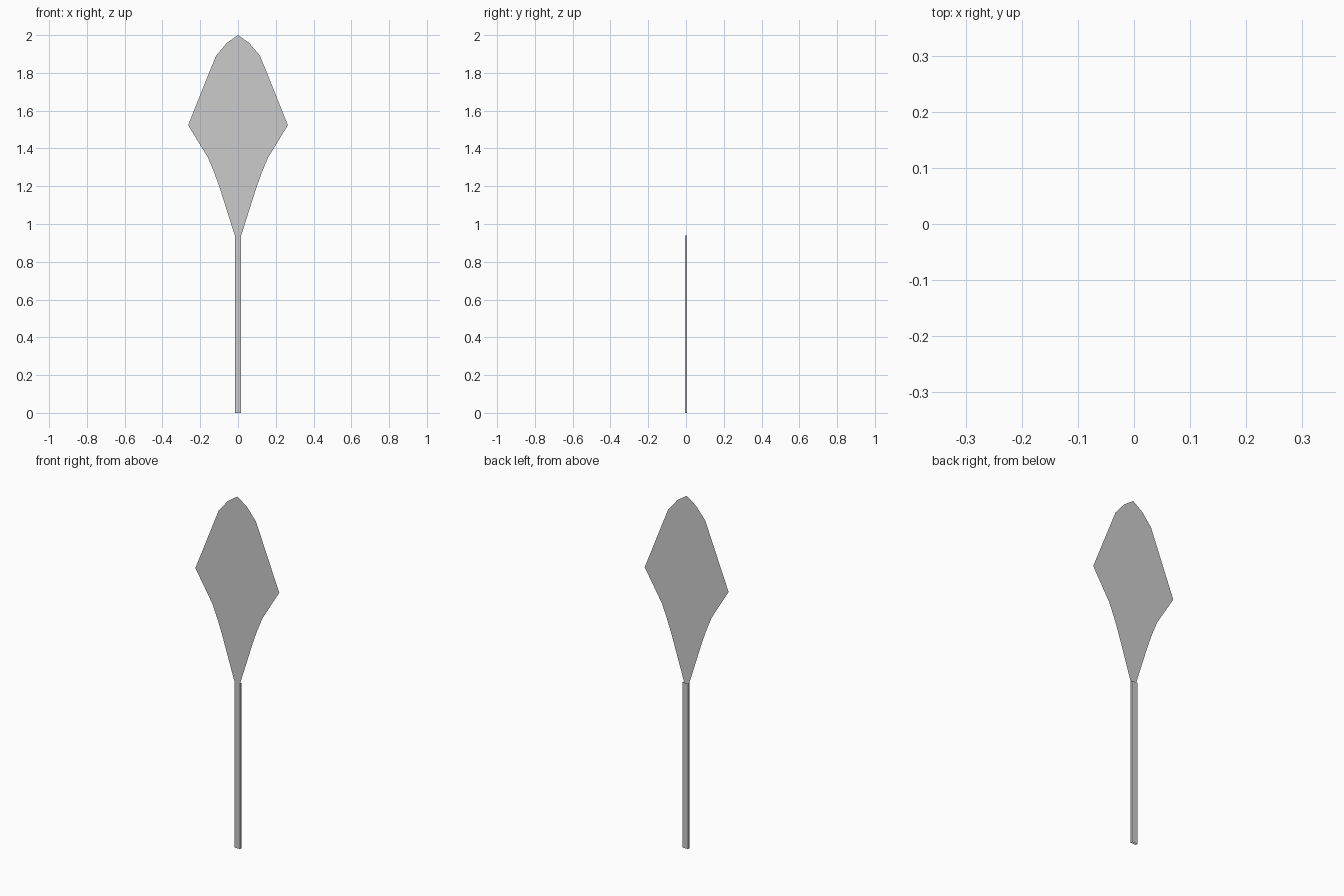
import bpy

if "Cube" in bpy.data.objects:
    bpy.data.objects.remove(bpy.data.objects["Cube"])

HALF_W, HALF_D, STEM_TOP = 0.017, 0.006, 0.94


def make_object(name, verts, faces):
    mesh = bpy.data.meshes.new(name)
    mesh.from_pydata(verts, [], faces)
    mesh.update()
    obj = bpy.data.objects.new(name, mesh)
    bpy.context.collection.objects.link(obj)
    return obj


# Flat blade: right half outline from base to shoulder, mirrored about x = 0
half = [(HALF_W, 0.94), (0.098, 1.195), (0.125, 1.27), (0.158, 1.35),
        (0.264, 1.523), (0.117, 1.89), (0.058, 1.96)]
verts = [(s * x, -HALF_D, z) for x, z in half for s in (-1, 1)]
faces = [(2 * i, 2 * i + 1, 2 * i + 3, 2 * i + 2) for i in range(len(half) - 1)]
verts.append((0, -HALF_D, 2.0))
tip = len(verts) - 1
faces.append((tip - 2, tip - 1, tip))
make_object("blade", verts, faces)

# Stem: thin rectangular sleeve, open at both ends
ring = [(-HALF_W, -HALF_D), (HALF_W, -HALF_D), (HALF_W, HALF_D), (-HALF_W, HALF_D)]
verts = [(x, y, z) for z in (0, STEM_TOP) for x, y in ring]
faces = [(i, (i + 1) % 4, (i + 1) % 4 + 4, i + 4) for i in range(4)]
make_object("stem", verts, faces)
